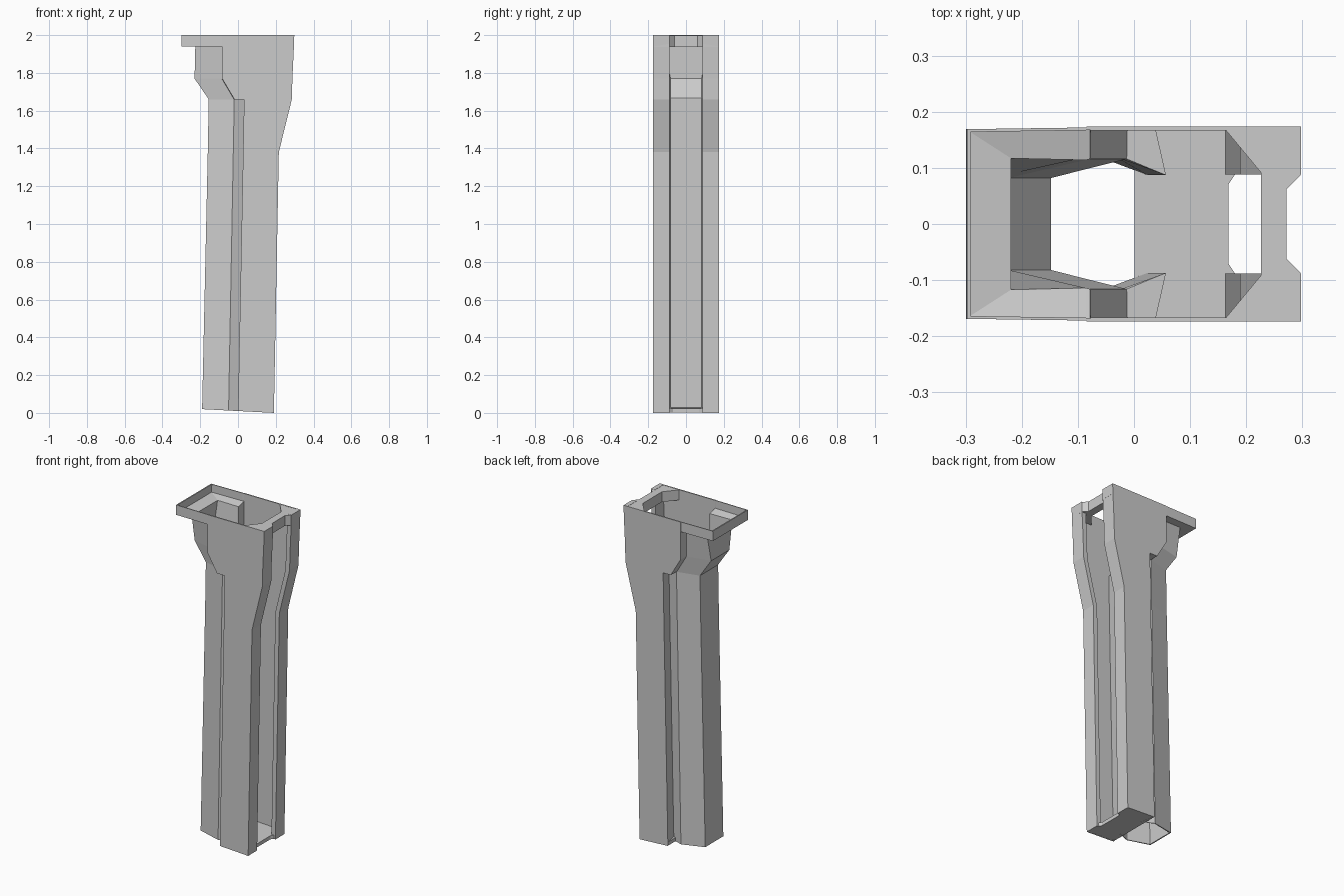
import bpy, bmesh

if "Cube" in bpy.data.objects:
    bpy.data.objects.remove(bpy.data.objects["Cube"])

Y = 0.174      # half width of the body
WALL = 0.007   # shell thickness


def make_object(name, rings, closed=True):
    """Loft equal-length vertex rings and cap both ends."""
    bm = bmesh.new()
    loops = [[bm.verts.new(p) for p in ring] for ring in rings]
    n = len(loops[0])
    for a, b in zip(loops, loops[1:]):
        for i in range(n):
            j = (i + 1) % n
            bm.faces.new((a[i], a[j], b[j], b[i]))
    if closed == "strips":      # thin wall: cap as outer/inner quad strips
        h = n // 4
        for loop in (loops[0], loops[-1]):
            out = loop[:h] + []
            inn = loop[h:2 * h][::-1]
            inn_m = loop[2 * h:3 * h]
            out_m = loop[3 * h:][::-1]
            for o, k in ((out, inn), (out_m, inn_m)):
                for i in range(h - 1):
                    bm.faces.new((o[i], o[i + 1], k[i + 1], k[i]))
            bm.faces.new((out[0], inn[0], inn_m[0], out_m[0]))
    else:
        bm.faces.new(loops[0])
        bm.faces.new(loops[-1])
    bmesh.ops.recalc_face_normals(bm, faces=bm.faces)
    mesh = bpy.data.meshes.new(name)
    bm.to_mesh(mesh)
    bm.free()
    obj = bpy.data.objects.new(name, mesh)
    bpy.context.collection.objects.link(obj)
    return obj


def base_z(x):
    return 0.01 - 0.052 * x


def section(z, lift, b, yb, t, yt, n, yn, s, f):
    """Shell cross-section: rear tube, side groove, wide body, front slot."""
    outer = [(b, yb), (t, yt), (n, yn), (s, Y), (f, Y), (f, 0.088)]
    inner = [(b + WALL, yb - 0.005), (t, yt - 0.005), (n + WALL, yn - 0.005),
             (s + WALL, Y - WALL), (f - 0.027, Y - WALL), (f - 0.027, 0.088)]

    def put(pts, sign, up):
        return [(x, sign * y, (base_z(x) if z == 0 else z) + up) for x, y in pts]
    return (put(outer, 1, 0) + put(inner[::-1], 1, lift)
            + put(inner, -1, lift) + put(outer[::-1], -1, 0))


# Main shell: lower shaft, ledge, flared neck, rim tray
levels = [
    # z, inner lift, back x/y, tube x/y, groove x/y, side x, front x
    (0,    0,    -0.19,  0.087, -0.05,  0.120, 0.017,  0.092, 0.0,    0.19),
    (1.38, 0,    -0.16,  0.087, -0.025, 0.120, 0.045,  0.092, 0.027,  0.216),
    (1.66, 0,    -0.155, 0.087, -0.02,  0.120, 0.050,  0.092, 0.032,  0.285),
    (1.66, 0.006, -0.155, 0.087, -0.021, 0.119, -0.02, 0.121, -0.019, 0.285),
    (1.77, 0,    -0.23,  0.087, -0.086, 0.119, -0.085, 0.121, -0.084, 0.288),
    (1.94, 0,    -0.226, 0.122, -0.086, 0.119, -0.085, 0.121, -0.084, 0.296),
    (1.94, 0.012, -0.299, 0.169, -0.086, 0.172, -0.085, 0.173, -0.084, 0.296),
    (2.0,  0,    -0.298, 0.169, -0.086, 0.172, -0.085, 0.173, -0.084, 0.298),
]
make_object("grip_shell", [section(*lv) for lv in levels], "strips")


def plate(name, half, bottom, top):
    """Horizontal plate from a half outline mirrored across y."""
    pts = half + [(x, -y) for x, y in reversed(half)]
    return make_object(name, [[(x, y, h(x)) for x, y in pts] for h in (bottom, top)])


# Top bridge across the front slot, notched on its outer edge
plate("top_bridge",
      [(0.226, 0.092), (0.163, 0.168), (0.296, 0.172), (0.2965, 0.087), (0.272, 0.062)],
      lambda x: 1.937, lambda x: 1.999)

# Floor closing the bottom of the body, with chamfered front corners
plate("bottom_floor",
      [(0.001, 0.171), (0.165, 0.171), (0.18, 0.088), (0.168, 0.07)],
      lambda x: base_z(x) + 0.0005, lambda x: base_z(x) + 0.022)
